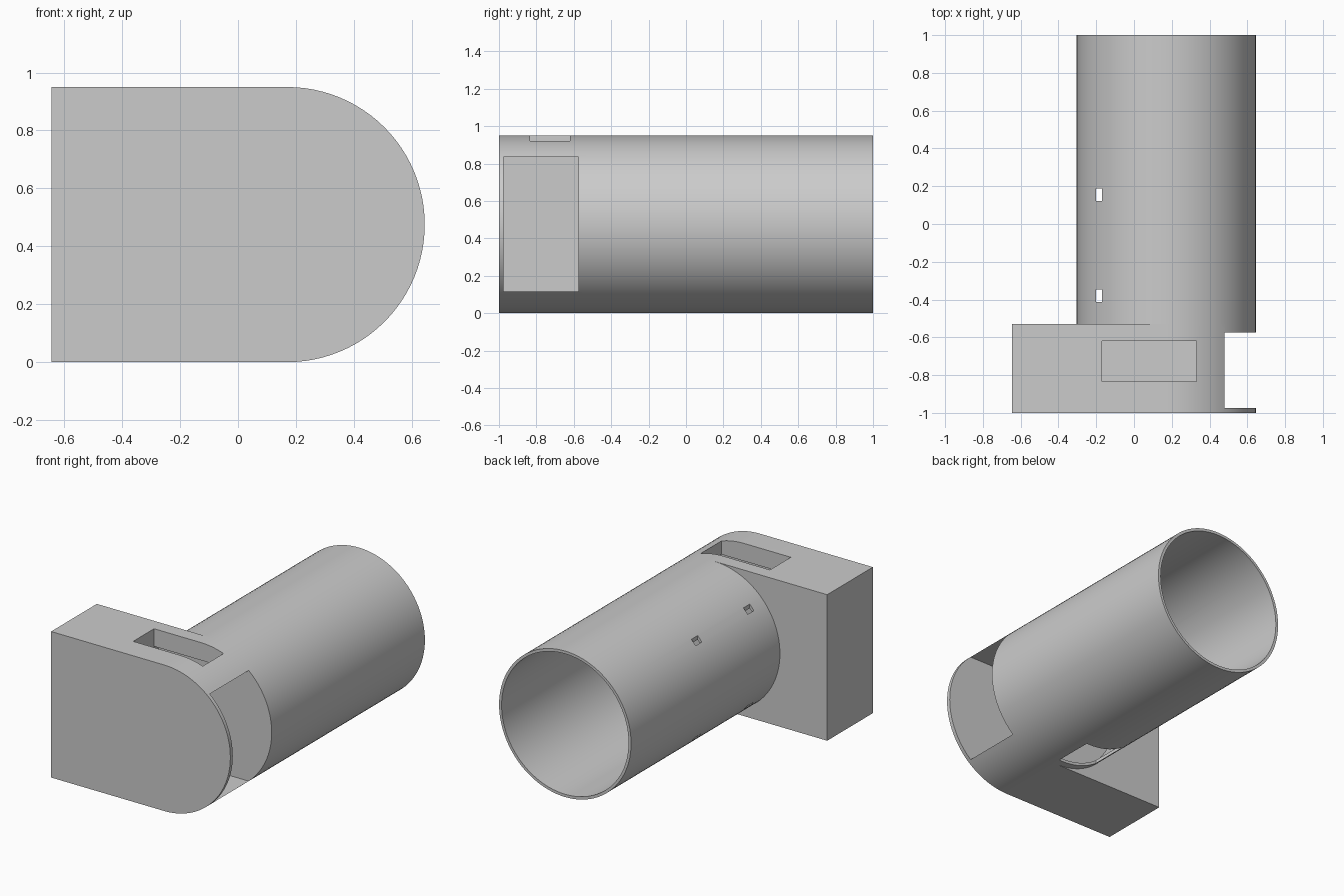
import bpy, bmesh, math

if "Cube" in bpy.data.objects:
    bpy.data.objects.remove(bpy.data.objects["Cube"], do_unlink=True)

R, WALL, CX = 0.475, 0.018, 0.17       # tube radius, wall and axis position
FRONT, JOIN, BACK = -1.0, -0.53, 1.0   # ends of the block and the tube
LEFT = -0.645
SEG = 96

grey = bpy.data.materials.new("plain grey")
grey.use_nodes = True
grey.diffuse_color = (0.6, 0.6, 0.6, 1)
grey.node_tree.nodes["Principled BSDF"].inputs["Base Color"].default_value = (0.6, 0.6, 0.6, 1)


def add_object(name, bm):
    bmesh.ops.recalc_face_normals(bm, faces=bm.faces)
    mesh = bpy.data.meshes.new(name)
    bm.to_mesh(mesh)
    bm.free()
    obj = bpy.data.objects.new(name, mesh)
    bpy.context.collection.objects.link(obj)
    mesh.materials.append(grey)
    return obj


def arc(radius, start, end, count):
    """Points in the xz plane around the tube axis."""
    angles = [start + (end - start) * i / count for i in range(count + 1)]
    return [(CX + radius * math.cos(a), R + radius * math.sin(a)) for a in angles]


def cut(target, name, x, y, z):
    """Subtract a box given by its ranges along each axis."""
    bm = bmesh.new()
    bmesh.ops.create_cube(bm, size=1)
    for v in bm.verts:
        v.co = [lo + (hi - lo) * (c + 0.5) for c, (lo, hi) in zip(v.co, (x, y, z))]
    box = add_object(name, bm)
    box.hide_render = True
    mod = target.modifiers.new(name, 'BOOLEAN')
    mod.operation, mod.solver, mod.object = 'DIFFERENCE', 'EXACT', box
    return box


def finish(target, cutters):
    """Apply the cuts, drop the cutters and shade the curves smoothly."""
    bpy.ops.object.select_all(action='DESELECT')
    target.select_set(True)
    bpy.context.view_layer.objects.active = target
    for mod in list(target.modifiers):
        bpy.ops.object.modifier_apply(modifier=mod.name)
    for c in cutters:
        bpy.data.objects.remove(c, do_unlink=True)
    bpy.ops.object.shade_smooth_by_angle(angle=math.radians(30))


# End block: square on one side, half round on the other
bm = bmesh.new()
outline = [(LEFT, 2 * R), (LEFT, 0)] + arc(R, -math.pi / 2, math.pi / 2, SEG // 2)
face = bm.faces.new([bm.verts.new((x, FRONT, z)) for x, z in outline])
side = bmesh.ops.extrude_face_region(bm, geom=[face])
moved = [g for g in side["geom"] if isinstance(g, bmesh.types.BMVert)]
bmesh.ops.translate(bm, verts=moved, vec=(0, JOIN - FRONT, 0))
block = add_object("end_block", bm)

# Side pocket, and the slot that opens it to the top
finish(block, [
    cut(block, "pocket_cutter", (-0.17, 0.8), (-0.975, -0.575), (0.115, 0.835)),
    cut(block, "slot_cutter", (-0.17, 0.33), (-0.835, -0.62), (0.7, 1.1)),
])

# Open tube behind the block
bm = bmesh.new()
rings = []
for radius, y in ((R, JOIN), (R, BACK), (R - WALL, BACK), (R - WALL, JOIN)):
    rings.append([bm.verts.new((x, y, z)) for x, z in arc(radius, 0, 2 * math.pi, SEG)[:-1]])
for k, ring in enumerate(rings):
    after = rings[(k + 1) % len(rings)]
    for i in range(SEG):
        j = (i + 1) % SEG
        bm.faces.new((ring[i], ring[j], after[j], after[i]))
tube = add_object("tube", bm)

# Opening under the tube, and two small slots through both walls
cutters = [cut(tube, "opening_cutter", (-0.1, 0.19), (-0.48, -0.22), (-0.1, 0.25))]
for y in (-0.38, 0.155):
    cutters.append(cut(tube, "small_slot_cutter", (-0.2, -0.17), (y - 0.032, y + 0.032), (-0.1, 1.1)))
finish(tube, cutters)
